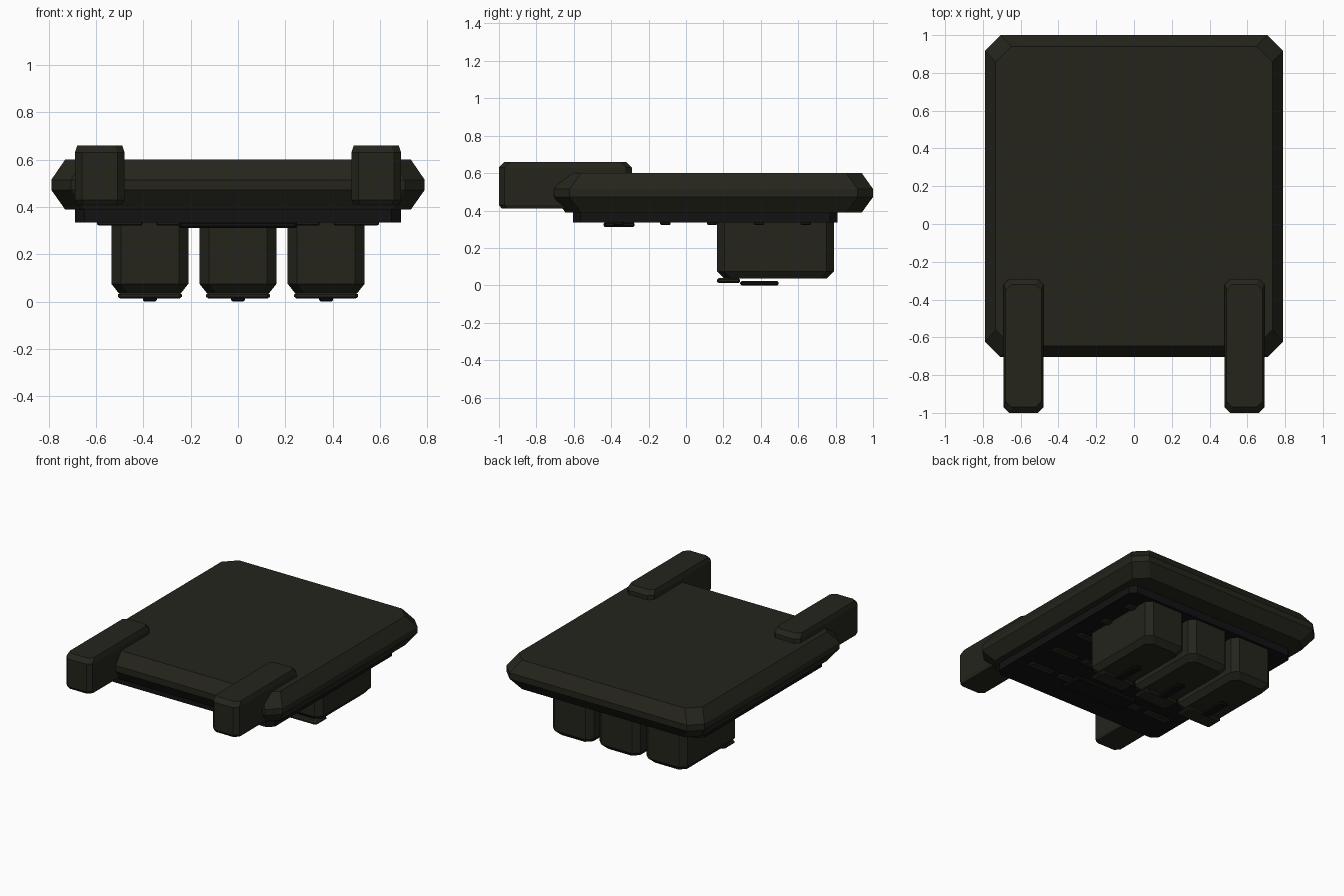
import bpy, bmesh

if "Cube" in bpy.data.objects:
    bpy.data.objects.remove(bpy.data.objects["Cube"])


def material(name, rgb):
    m = bpy.data.materials.new(name)
    m.diffuse_color = (*rgb, 1)
    m.use_nodes = True
    m.node_tree.nodes["Principled BSDF"].inputs["Base Color"].default_value = m.diffuse_color
    return m


OLIVE = material("olive_fabric", (0.018, 0.018, 0.012))
BLACK = material("black_webbing", (0.006, 0.006, 0.007))


def slab(name, x, y, corner, levels, mat):
    """Flat-faced block with cut corners; levels are (z, inset_x, inset_y)."""
    bm = bmesh.new()
    cx, cy = sum(x) / 2, sum(y) / 2
    rings = []
    for z, ix, iy in levels:
        hx, hy, c = (x[1] - x[0]) / 2 - ix, (y[1] - y[0]) / 2 - iy, corner
        pts = [(hx, -hy + c), (hx, hy - c), (hx - c, hy), (-hx + c, hy),
               (-hx, hy - c), (-hx, -hy + c), (-hx + c, -hy), (hx - c, -hy)]
        rings.append([bm.verts.new((cx + px, cy + py, z)) for px, py in pts])
    for a, b in zip(rings, rings[1:]):
        for i in range(8):
            j = (i + 1) % 8
            bm.faces.new((a[i], a[j], b[j], b[i]))
    bm.faces.new(rings[0][::-1])
    bm.faces.new(rings[-1])
    bmesh.ops.recalc_face_normals(bm, faces=bm.faces)
    me = bpy.data.meshes.new(name)
    bm.to_mesh(me)
    bm.free()
    me.materials.append(mat)
    ob = bpy.data.objects.new(name, me)
    bpy.context.collection.objects.link(ob)
    return ob


def thin(name, x, y, z0, z1, mat, e=0.007):
    """Thin strip with a small bevel all round."""
    h = (z1 - z0) * 0.3
    return slab(name, x, y, e, [(z0, e, e), (z0 + h, 0, 0), (z1 - h, 0, 0), (z1, e, e)], mat)


# padded main panel
slab("main_panel", (-0.79, 0.79), (-0.705, 1.0), 0.083,
     [(0.39, 0.058, 0.06), (0.472, 0, 0), (0.515, 0, 0), (0.6, 0.058, 0.06)], OLIVE)

# backing plate under the panel
slab("backing_plate", (-0.69, 0.69), (-0.605, 0.81), 0.04,
     [(0.335, 0, 0), (0.41, 0, 0)], BLACK)

# shoulder straps
for side, s in (("left", -1), ("right", 1)):
    slab(side + "_shoulder_strap", (s * 0.585 - 0.105, s * 0.585 + 0.105), (-1.0, -0.29), 0.03,
         [(0.41, 0.008, 0.015), (0.43, 0, 0), (0.63, 0, 0), (0.66, 0.01, 0.03)], OLIVE)

# rows of webbing loops
for r in range(5):
    for c in range(5):
        y, x = -0.36 + 0.25 * r, -0.5 + 0.25 * c
        thin(f"webbing_loop_{r}_{c}", (x - 0.097, x + 0.097), (y - 0.028, y + 0.028),
             0.322, 0.34, OLIVE)

# patch panel
thin("patch_panel", (-0.25, 0.25), (-0.44, -0.275), 0.311, 0.338, BLACK)

# three pouches, each with flap and pull tab
for i, x in enumerate((-0.373, 0, 0.373)):
    slab(f"pouch_{i}", (x - 0.163, x + 0.163), (0.165, 0.79), 0.04,
         [(0.037, 0.03, 0.038), (0.075, 0, 0), (0.34, 0, 0)], OLIVE)
    thin(f"pouch_flap_{i}", (x - 0.135, x + 0.135), (0.165, 0.29), 0.012, 0.038, OLIVE, 0.01)
    thin(f"pull_tab_{i}", (x - 0.03, x + 0.03), (0.29, 0.495), 0.0, 0.022, BLACK)
